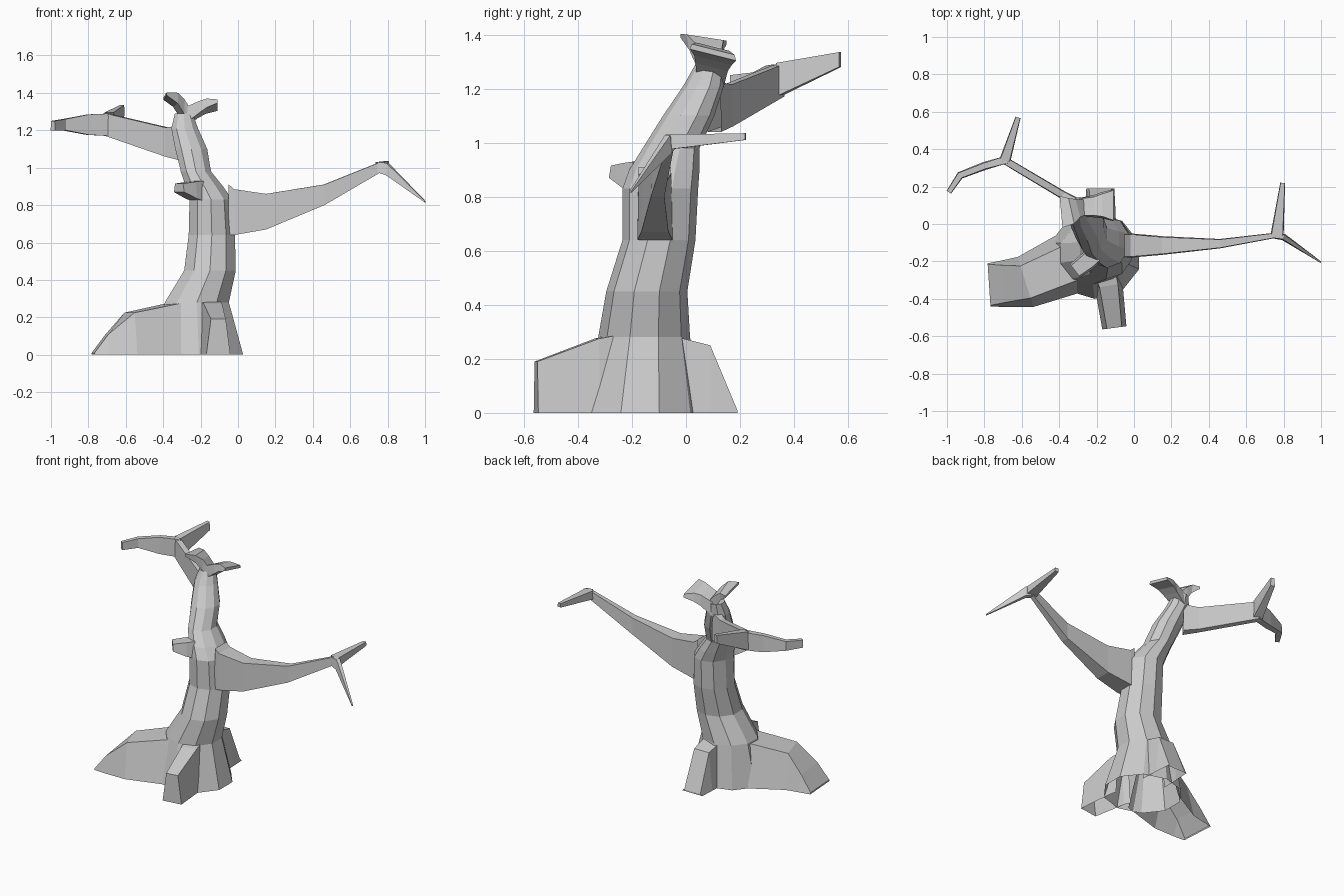
import bpy, math
from mathutils import Vector


def loft(name, rings, skip=()):
    """Skin a list of equal-length vertex rings; open start, capped end."""
    n = len(rings[0])
    verts = [v for r in rings for v in r]
    faces = [(i * n + j, i * n + (j + 1) % n, (i + 1) * n + (j + 1) % n, (i + 1) * n + j)
             for i in range(len(rings) - 1) for j in range(n) if j not in skip]
    faces.append(tuple(range(len(verts) - n, len(verts))))
    me = bpy.data.meshes.new(name)
    me.from_pydata(verts, [], faces)
    me.update()
    ob = bpy.data.objects.new(name, me)
    bpy.context.collection.objects.link(ob)
    return ob


def trunk(name, sections, sides=10):
    """Sections: x centre, y centre, z, x radius, y radius."""
    loft(name, [[(x + rx * math.cos(2 * math.pi * (k + .5) / sides),
                  y + ry * math.sin(2 * math.pi * (k + .5) / sides), z)
                 for k in range(sides)] for x, y, z, rx, ry in sections])


def limb(name, sections, tilt=0, open_bottom=False):
    """Sections: x, y, bottom z, top z, bottom half width, top half width."""
    rings = []
    for i, (x, y, lo, hi, wl, wh) in enumerate(sections):
        a, b = sections[max(i - 1, 0)], sections[min(i + 1, len(sections) - 1)]
        d = Vector((b[0] - a[0], b[1] - a[1])).normalized()
        # corners run from lower right to lower left, so side 3 is the underside
        rings.append([(x - d.y * w, y + d.x * w, z + tilt * w)
                      for w, z in ((-wl, lo), (-wh, hi), (wh, hi), (wl, lo))][::-1])
    # walk the ring anticlockwise along the limb so faces point outward
    rings = [[r[0], r[3], r[2], r[1]] for r in rings]
    loft(name, rings, (0,) if open_bottom else ())


# Leaning trunk, hollow underneath
trunk("trunk", [
    (-.21, -.17, 0, .25, .23), (-.22, -.155, .28, .18, .17),
    (-.15, -.145, .45, .145, .15), (-.14, -.10, .64, .13, .135),
    (-.145, -.095, .83, .12, .14), (-.18, -.08, .90, .105, .13),
    (-.225, -.055, .98, .085, .105), (-.25, .01, 1.10, .09, .095),
    (-.285, .065, 1.21, .075, .075), (-.29, .09, 1.29, .05, .055)])

# Roots, hollow underneath
limb("left_root", [
    (-.32, -.20, 0, .28, .17, .10), (-.58, -.31, 0, .225, .14, .09),
    (-.70, -.32, 0, .11, .125, .10), (-.775, -.325, 0, .01, .115, .11)], open_bottom=True)
limb("front_root", [
    (-.15, -.28, 0, .285, .08, .055), (-.135, -.33, 0, .275, .075, .05),
    (-.105, -.555, 0, .19, .065, .04)], open_bottom=True)
limb("back_root", [
    (-.18, -.03, 0, .28, .085, .06), (-.18, .09, 0, .25, .08, .055),
    (-.18, .19, 0, .01, .075, .06)], open_bottom=True)

# Long right branch with its fork
limb("right_branch", [
    (-.05, -.115, .64, .91, .065, .06), (-.02, -.115, .64, .885, .065, .06),
    (.15, -.115, .67, .86, .05, .045), (.46, -.105, .80, .91, .025, .022),
    (.76, -.06, .975, 1.03, .014, .012)])
limb("right_branch_lower_twig", [
    (.75, -.06, .975, 1.03, .018, .015), (.80, -.07, .96, 1.025, .018, .012),
    (1.0, -.205, .815, .822, .004, .004)])
limb("right_branch_back_twig", [
    (.765, -.06, .975, 1.03, .035, .03), (.795, .22, 1.01, 1.035, .013, .011)])

# Left branch with its fork
limb("left_branch", [
    (-.30, .105, 1.04, 1.225, .03, .025), (-.38, .155, 1.06, 1.215, .022, .018),
    (-.70, .345, 1.17, 1.29, .02, .018)])
limb("left_branch_front_twig", [
    (-.68, .345, 1.17, 1.29, .02, .02), (-.80, .31, 1.175, 1.285, .022, .016),
    (-.93, .26, 1.20, 1.26, .02, .016), (-.99, .17, 1.20, 1.25, .014, .012)])
limb("left_branch_back_twig", [
    (-.69, .34, 1.17, 1.295, .03, .025), (-.62, .57, 1.28, 1.335, .014, .012)])

# Broken stub on the front left
limb("front_stub", [
    (-.21, -.165, .82, .93, .05, .04), (-.25, -.20, .835, .925, .05, .04),
    (-.315, -.25, .87, .915, .045, .035)])

# Forked crown
limb("crown_left_twig", [
    (-.26, .09, 1.26, 1.31, .04, .04), (-.30, .085, 1.28, 1.36, .05, .05),
    (-.335, .07, 1.335, 1.39, .06, .07), (-.39, .065, 1.375, 1.39, .085, .085)], tilt=.15)
limb("crown_right_twig", [
    (-.29, .09, 1.22, 1.31, .05, .045), (-.21, .095, 1.28, 1.345, .06, .05),
    (-.17, .10, 1.305, 1.355, .07, .06), (-.11, .10, 1.325, 1.345, .085, .08)], tilt=-.25)
